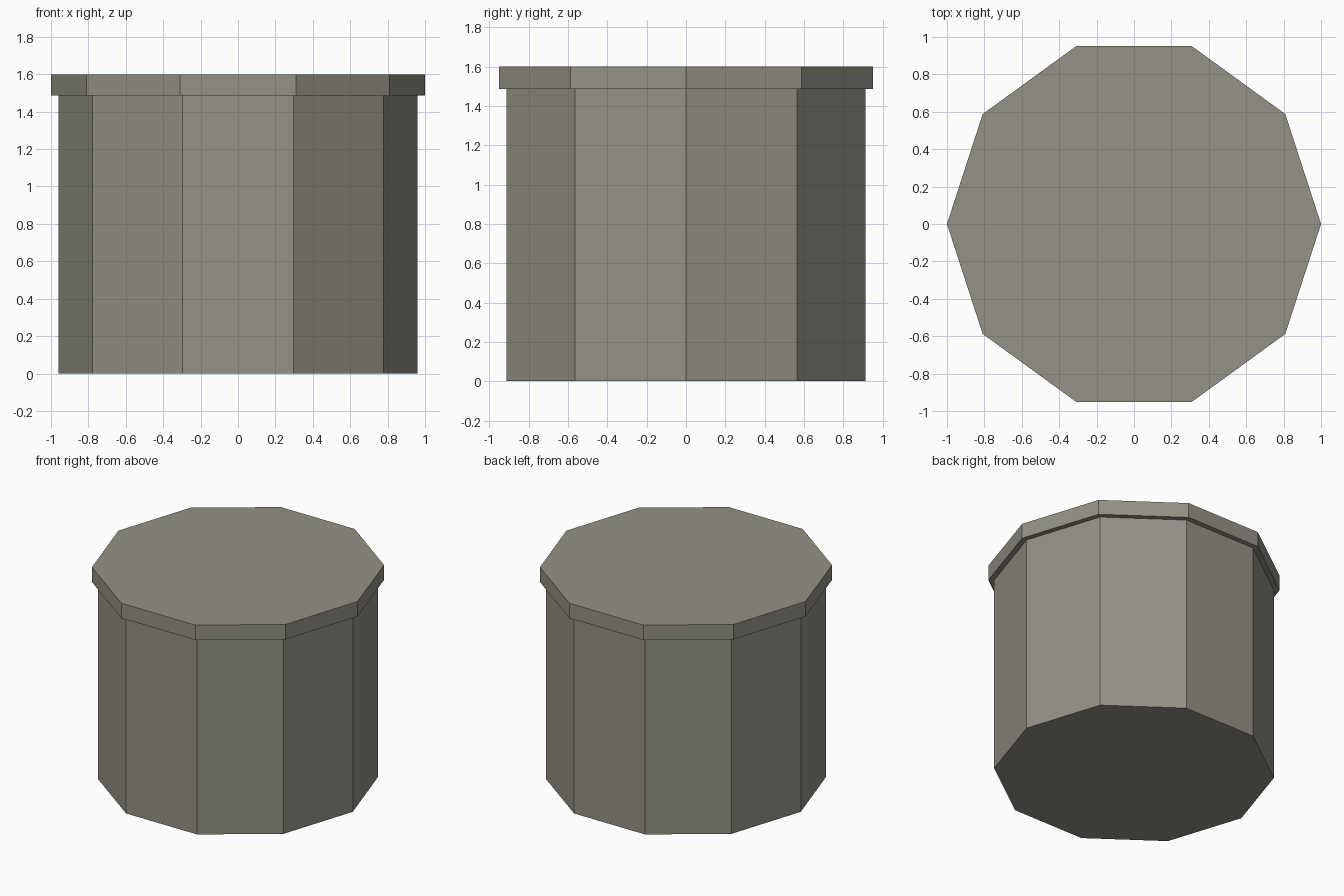
import bpy
import math

if "Cube" in bpy.data.objects:
    bpy.data.objects.remove(bpy.data.objects["Cube"])

SIDES = 10

stone = bpy.data.materials.new("warm grey")
stone.diffuse_color = (0.296, 0.285, 0.238, 1.0)
stone.use_nodes = True
stone.node_tree.nodes["Principled BSDF"].inputs["Base Color"].default_value = stone.diffuse_color


def prism(name, radius, z0, z1):
    """Ten-sided flat-shaded drum with corners on the x axis."""
    ring = [(radius * math.cos(2 * math.pi * i / SIDES),
             radius * math.sin(2 * math.pi * i / SIDES)) for i in range(SIDES)]
    verts = [(x, y, z) for z in (z0, z1) for x, y in ring]
    faces = [tuple(reversed(range(SIDES))), tuple(range(SIDES, 2 * SIDES))]
    for i in range(SIDES):
        j = (i + 1) % SIDES
        faces.append((i, j, j + SIDES, i + SIDES))
    mesh = bpy.data.meshes.new(name)
    mesh.from_pydata(verts, [], faces)
    mesh.materials.append(stone)
    obj = bpy.data.objects.new(name, mesh)
    bpy.context.collection.objects.link(obj)
    return obj


# Main drum
prism("body", 0.96, 0.0, 1.487)
# Slightly wider lid on top
prism("lid", 1.0, 1.487, 1.6)
